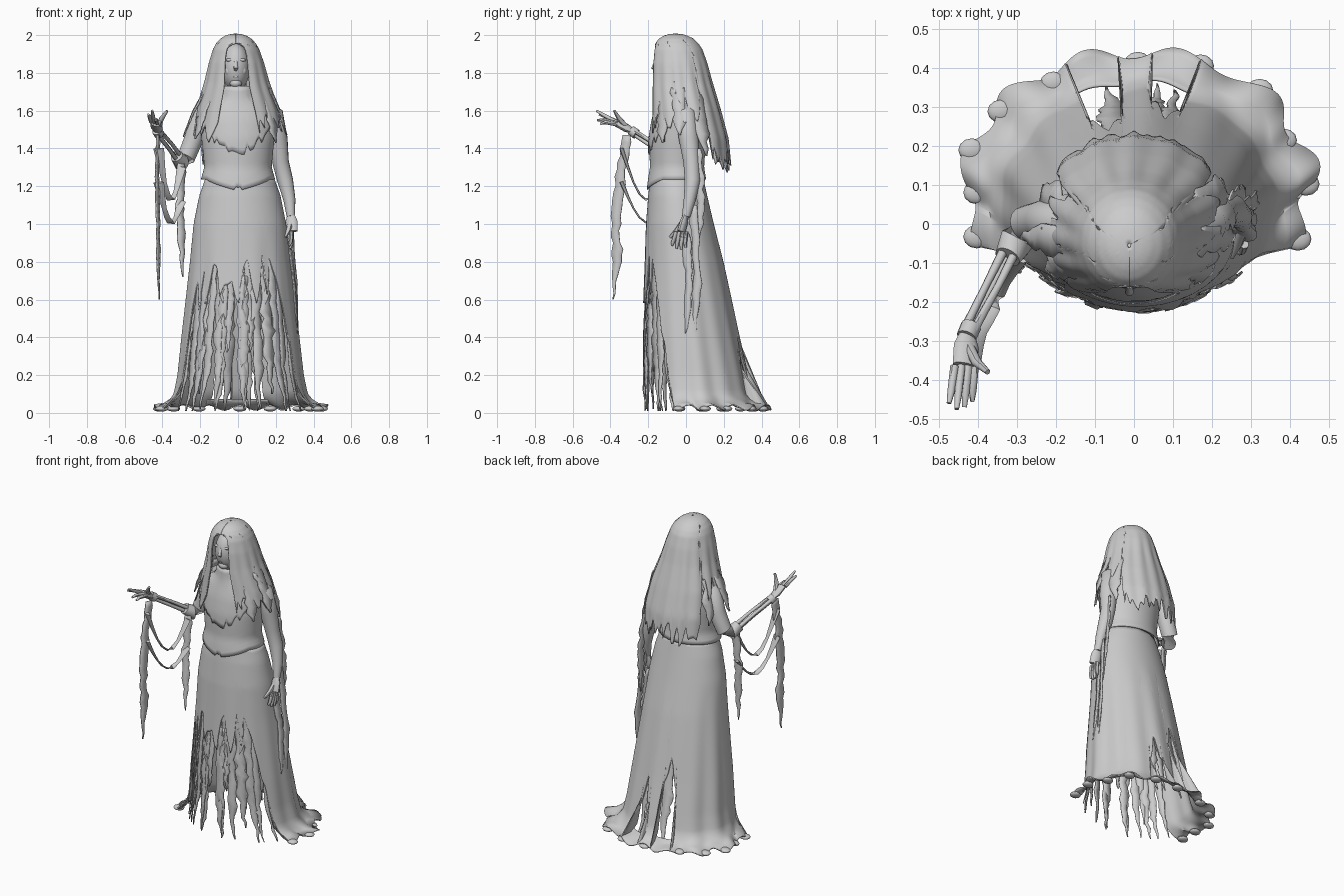
import bpy, math, random
from mathutils import Vector

random.seed(7)
if "Cube" in bpy.data.objects:
    bpy.data.objects.remove(bpy.data.objects["Cube"])

grey = bpy.data.materials.new("pale_grey")
grey.use_nodes = True
grey.diffuse_color = (0.6, 0.6, 0.6, 1)
grey.node_tree.nodes["Principled BSDF"].inputs["Base Color"].default_value = grey.diffuse_color


def add(name, verts, faces, thick=0):
    mesh = bpy.data.meshes.new(name)
    mesh.from_pydata(verts, [], faces)
    mesh.materials.append(grey)
    ob = bpy.data.objects.new(name, mesh)
    bpy.context.collection.objects.link(ob)
    if thick:
        ob.modifiers.new("seam", "WELD").merge_threshold = 0.0001
        ob.modifiers.new("thickness", "SOLIDIFY").thickness = thick
    return ob


def grid(name, rows, closed=False, thick=0):
    n = len(rows[0])
    faces = [(r * n + c, r * n + (c + 1) % n, (r + 1) * n + (c + 1) % n, (r + 1) * n + c)
             for r in range(len(rows) - 1) for c in range(n if closed else n - 1)]
    if closed:
        faces += [tuple(range(n))[::-1], tuple(range((len(rows) - 1) * n, len(rows) * n))]
    return add(name, [p for row in rows for p in row], faces, thick)


def table(z, rows):
    """Read a height-sorted table of (z, values...)."""
    if z >= rows[0][0]:
        return rows[0][1:]
    for a, b in zip(rows, rows[1:]):
        if z >= b[0]:
            t = (a[0] - z) / (a[0] - b[0])
            return [p + (q - p) * t for p, q in zip(a[1:], b[1:])]
    return rows[-1][1:]


def ring(rows, angle, z, grow=0, cx=0):
    """Point on an oval given by half width, front y and back y."""
    w, front, back = table(z, rows)
    a = math.radians(angle)
    return Vector((cx + (w + grow) * math.cos(a),
                   (front + back) / 2 + ((back - front) / 2 + grow) * math.sin(a), z))


def noise(a, step, seed):
    """Jagged one-dimensional noise from 0 to 1."""
    i = math.floor(a / step)
    v = [random.Random(seed * 1000 + k).random() for k in (i, i + 1)]
    return v[0] + (v[1] - v[0]) * (a / step - i)


def cloth(name, point, top, hem, start, end, cols, levels, thick=0.006, ease=1):
    angles = [start + (end - start) * c / cols for c in range(cols + 1)]
    rows = [[point(a, top + (hem(a) - top) * (r / levels) ** ease) for a in angles]
            for r in range(levels + 1)]
    return grid(name, rows, thick=thick)


def tube(name, pts, radii, sides=12, flat=1.0):
    pts = [Vector(p) for p in pts]
    rows = []
    for i, p in enumerate(pts):
        d = (pts[min(i + 1, len(pts) - 1)] - pts[max(i - 1, 0)]).normalized()
        u = d.cross(Vector((0.3, 1, 0.2))).normalized()
        v = d.cross(u)
        rows.append([p + radii[i] * (u * math.cos(t) + v * flat * math.sin(t))
                     for t in (math.tau * k / sides for k in range(sides))])
    return grid(name, rows, closed=True)


def ribbon(name, path, width, across=(1, 0, 0), seed=0, steps=14):
    """Torn strip of cloth along a path, with ragged sides and a pointed tip."""
    rnd = random.Random(seed)
    path, across, rows = [Vector(p) for p in path], Vector(across).normalized(), []
    for s in range(steps + 1):
        t = s / steps * (len(path) - 1)
        i = min(int(t), len(path) - 2)
        p = path[i].lerp(path[i + 1], t - i)
        w = width * (0.6 + 0.45 * rnd.random()) * min(1, 0.1 + 3 * (1 - s / steps))
        side = across * w / 2
        off = across * width * 0.2 * (rnd.random() - 0.5)
        rows.append([p - side + off, p + off, p + side + off])
    return grid(name, rows, thick=0.006)


def ball(name, loc, scale, segs=24):
    bpy.ops.mesh.primitive_uv_sphere_add(segments=segs, ring_count=segs // 2, location=loc)
    ob = bpy.context.object
    ob.name, ob.scale = name, scale
    ob.data.materials.append(grey)
    return ob


# Head and neck
HX = -0.012
ball("head", (HX, -0.075, 1.83), (0.075, 0.092, 0.125), 32)
tube("neck", [(HX, -0.06, 1.76), (0, -0.04, 1.58)], [0.055, 0.07])
tube("nose", [(HX, -0.158, 1.865), (HX, -0.173, 1.825), (HX, -0.157, 1.812)], [0.008, 0.012, 0.008], 8)
ball("lips", (HX, -0.151, 1.778), (0.02, 0.009, 0.007), 12)
ball("chin", (HX, -0.132, 1.745), (0.032, 0.026, 0.024), 12)
for side in (-1, 1):
    ball("brow", (HX + side * 0.03, -0.145, 1.868), (0.026, 0.013, 0.009), 12)
    ball("cheek", (HX + side * 0.035, -0.134, 1.81), (0.022, 0.018, 0.026), 12)

# Torso, pointed bodice and ragged collar
BODY = [(1.74, 0.055, -0.12, 0.0), (1.66, 0.085, -0.125, 0.04), (1.62, 0.15, -0.135, 0.06),
        (1.55, 0.18, -0.155, 0.08), (1.45, 0.172, -0.172, 0.085), (1.38, 0.164, -0.172, 0.08),
        (1.3, 0.157, -0.17, 0.075), (1.24, 0.174, -0.18, 0.085), (1.15, 0.203, -0.19, 0.1)]
grid("torso", [[ring(BODY, a, 1.72 - 0.57 * r / 24) for a in range(0, 360, 8)] for r in range(25)], closed=True)


def bodice_hem(a):
    off = abs((a + 90 + 180) % 360 - 180)
    return 1.175 + min(off, 60) * 0.001 + (0.018 if off < 4 else 0)


cloth("bodice", lambda a, z: ring(BODY, a, z, 0.015), 1.56, bodice_hem, 90, 450, 120, 14)
cloth("ragged_collar", lambda a, z: ring(BODY, a, z, 0.022), 1.73,
      lambda a: 1.34 + abs(a + 90) * 0.0022 + 0.05 * noise(a, 5, 3), -160, -20, 84, 12)

# Long torn skirt
SKIRT = [(1.24, 0.175, -0.183, 0.085), (1.15, 0.208, -0.193, 0.105), (1.0, 0.238, -0.205, 0.14),
         (0.8, 0.258, -0.212, 0.19), (0.6, 0.281, -0.22, 0.232), (0.4, 0.304, -0.228, 0.273),
         (0.2, 0.325, -0.233, 0.317), (0.1, 0.345, -0.233, 0.338), (0.045, 0.385, -0.23, 0.38),
         (0.01, 0.445, -0.23, 0.445)]


def skirt_point(a, z):
    fold = max(0, 1.0 - z) * 0.005 * (math.sin(math.radians(a * 14)) + math.sin(math.radians(a * 9 + 40)))
    spread = max(0, 0.08 - z) * 0.3 * math.sin(math.radians(a * 11))
    p = ring(SKIRT, a, z, fold + spread, 0.01)
    p.z += max(0, 0.05 - z) * 0.35 * (1 + math.sin(math.radians(a * 17)))
    return p


def skirt_hem(a):
    a = (a + 90) % 360 - 90
    if 97 < a < 114:
        return 0.5 - 0.02 * abs(a - 105) + 0.06 * noise(a, 3, 2)
    if 70 < a < 84:
        return 0.36 - 0.025 * abs(a - 77) + 0.08 * noise(a, 3, 4)
    if -28 < a < 207:
        return 0.012
    edge = min(abs(a + 28), abs(a - 207)) / 12
    return max(0.05, min(1, edge) * 0.5 + 0.36 * noise(a, 4.5, 5))


cloth("skirt", skirt_point, 1.24, skirt_hem, 105, 465, 270, 44, 0.007)
cloth("hem_bridge", skirt_point, 0.07, lambda a: 0.012, 66, 118, 40, 6)

# Hanging strips around the front of the skirt and inside the back tears
for k, a in enumerate([209 + 7.4 * j for j in range(17)] + [74, 81, 100]):
    a += random.uniform(-2, 2)
    low = random.choice((0.02, 0.1, 0.22, 0.32))
    if k < 3 or k > 13 or k in (6, 9):
        low = 0.01
    top, drift, path = random.uniform(0.7, 0.95), random.uniform(-4, 4), []
    for s in range(9):
        z = top + (low - top) * s / 8
        p = ring(SKIRT, a + drift * s / 8, max(z, 0.06), -0.006 - random.uniform(0, 0.018) * s / 8, 0.01)
        path.append((p.x, p.y, z))
    t = math.radians(a)
    ribbon("skirt_strip", path, random.uniform(0.045, 0.075), (-math.sin(t), math.cos(t), 0), k, 24)

# Trailing rags on the floor
for a in (-24, 0, 22, 45, 68, 90, 122, 145, 165, 184, 203):
    p = skirt_point(a, 0.012)
    ball("floor_rag", (p.x * 0.97, p.y * 0.97, 0.022), (0.035, 0.03, 0.015), 12)

# Long hair, parted over the face
HAIR = [(2.0, 0.003, -0.06, -0.05), (1.997, 0.03, -0.09, -0.02), (1.99, 0.052, -0.113, 0.004),
        (1.975, 0.077, -0.138, 0.035), (1.95, 0.1, -0.157, 0.06), (1.92, 0.116, -0.17, 0.08),
        (1.85, 0.138, -0.18, 0.104), (1.75, 0.163, -0.183, 0.13), (1.6, 0.213, -0.19, 0.175),
        (1.45, 0.24, -0.205, 0.215), (1.25, 0.235, -0.205, 0.235)]
GAP = [(1.953, 0), (1.947, 14), (1.93, 23), (1.88, 25), (1.72, 23), (1.6, 26), (1.4, 32)]


def hair_point(a, z):
    gap = table(z, GAP)[0]
    b = -90 + gap + (a + 90) / 360 * (360 - 2 * gap)
    wave = 0.003 * math.sin(math.radians(a * 13)) * min(1, max(0, 1.93 - z) * 5)
    return ring(HAIR, b, z, wave, HX * max(0, (z - 1.5) * 2))


def hair_hem(a):
    off = abs((a - 90 + 180) % 360 - 180)
    base = 1.27 if off < 65 else 1.53 if off < 120 else 1.43
    return base + 0.15 * noise(a, 5, 9)


cloth("hair", hair_point, 2.0, hair_hem, -90, 270, 180, 50, 0.008, 1.6)

# Loose locks over the shoulders
for k, (a, top, low, out) in enumerate([(188, 1.72, 1.46, 0.06), (-8, 1.72, 1.47, 0.03), (212, 1.68, 1.45, 0.03),
                                        (-38, 1.7, 1.43, 0.015), (158, 1.68, 1.4, 0.02), (24, 1.7, 1.36, 0.02)]):
    t = math.radians(a)
    path = [ring(HAIR, a, top + (low - top) * s / 4, -0.008 + out * s / 4) for s in range(5)]
    ribbon("shoulder_lock", path, 0.085, (-math.sin(t), math.cos(t), 0), 60 + k, 9)


# Hands with curled fingers
def hand(name, wrist, knuckle, tips, thumb, spread):
    w, k, spread = Vector(wrist), Vector(knuckle), Vector(spread)
    tube(name + "_palm", [w, w.lerp(k, 0.4), k], [0.02, 0.034, 0.032], 12, 0.6)
    for i, tip in enumerate(tips):
        base = k + spread * (i - 1.5)
        end = Vector(tip)
        bend = base.lerp(end, 0.5) + (k - w).normalized() * 0.02
        tube(name + "_finger", [base, bend, end], [0.0115, 0.01, 0.006], 8)
    tube(name + "_thumb", [w.lerp(k, 0.3), w.lerp(k, 0.6).lerp(Vector(thumb), 0.5), thumb],
         [0.015, 0.013, 0.007], 8)


# Lowered left arm
tube("left_arm", [(0.14, -0.01, 1.62), (0.185, 0, 1.58), (0.21, 0.015, 1.45), (0.225, 0.03, 1.33),
                  (0.25, 0.035, 1.23), (0.272, 0.02, 1.13), (0.28, 0, 1.04)],
     [0.04, 0.055, 0.053, 0.044, 0.042, 0.032, 0.022], 16)
hand("left_hand", (0.28, 0, 1.05), (0.285, -0.025, 0.96),
     [(0.27, -0.075, 0.885), (0.275, -0.05, 0.87), (0.28, -0.025, 0.865), (0.28, 0.0, 0.875)],
     (0.25, -0.085, 0.93), (0.001, 0.018, 0))
for k, (x, y, top, low) in enumerate([(0.27, 0.06, 1.4, 0.82), (0.3, 0.04, 1.1, 0.36), (0.295, 0.0, 0.95, 0.42)]):
    ribbon("left_sleeve_rag", [(x - 0.03, y, top), (x, y + 0.02, (top + low) / 2), (x + 0.015, y, low)],
           0.05, (0.3, 1, 0), 80 + k, 16)

# Raised right arm with a bare-boned forearm
tube("right_arm", [(-0.14, -0.01, 1.62), (-0.19, 0, 1.58), (-0.23, 0.01, 1.46), (-0.275, 0, 1.35),
                   (-0.3, -0.04, 1.325), (-0.325, -0.085, 1.36)], [0.04, 0.055, 0.052, 0.048, 0.045, 0.034], 16)
for dx, dz in ((-0.016, 0.01), (0.016, 0.012), (0, -0.014)):
    tube("forearm_bone", [(-0.31 + dx, -0.05, 1.335 + dz), (-0.365 + dx, -0.16, 1.41 + dz),
                          (-0.425 + dx * 0.8, -0.275, 1.485 + dz * 0.7)], [0.013, 0.01, 0.012], 8)
tube("wrist_wrap", [(-0.418, -0.262, 1.475), (-0.43, -0.29, 1.495)], [0.027, 0.026], 12)
hand("right_hand", (-0.427, -0.28, 1.49), (-0.435, -0.365, 1.535),
     [(-0.475, -0.46, 1.58), (-0.455, -0.475, 1.6), (-0.435, -0.47, 1.55), (-0.415, -0.455, 1.53)],
     (-0.375, -0.38, 1.6), (0.017, 0, -0.005))

# Rags and loops hanging from the raised arm
ribbon("long_arm_rag", [(-0.425, -0.31, 1.47), (-0.43, -0.345, 1.25), (-0.425, -0.37, 1.0),
                        (-0.425, -0.365, 0.8), (-0.42, -0.385, 0.6)], 0.06, (0.35, 1, 0), 90, 24)
ribbon("elbow_rag", [(-0.3, -0.08, 1.33), (-0.31, -0.1, 1.05), (-0.29, -0.12, 0.72)], 0.05, (1, 0.4, 0), 91, 20)
for start, drop in ((1.4, 0.22), (1.22, 0.16)):
    loop = [Vector((-0.42, -0.34, start)).lerp(Vector((-0.3, -0.09, start - 0.1)), t / 8)
            - Vector((0, 0, drop * math.sin(math.pi * t / 8))) for t in range(9)]
    tube("rag_loop", loop, [0.03, 0.02, 0.013, 0.016, 0.018, 0.014, 0.012, 0.018, 0.026], 8, 0.3)

# Smooth shading with crisp edges
bpy.ops.object.select_all(action="DESELECT")
for ob in bpy.context.scene.objects:
    if ob.type == "MESH":
        ob.select_set(True)
        bpy.context.view_layer.objects.active = ob
bpy.ops.object.shade_smooth_by_angle(angle=math.radians(45))
